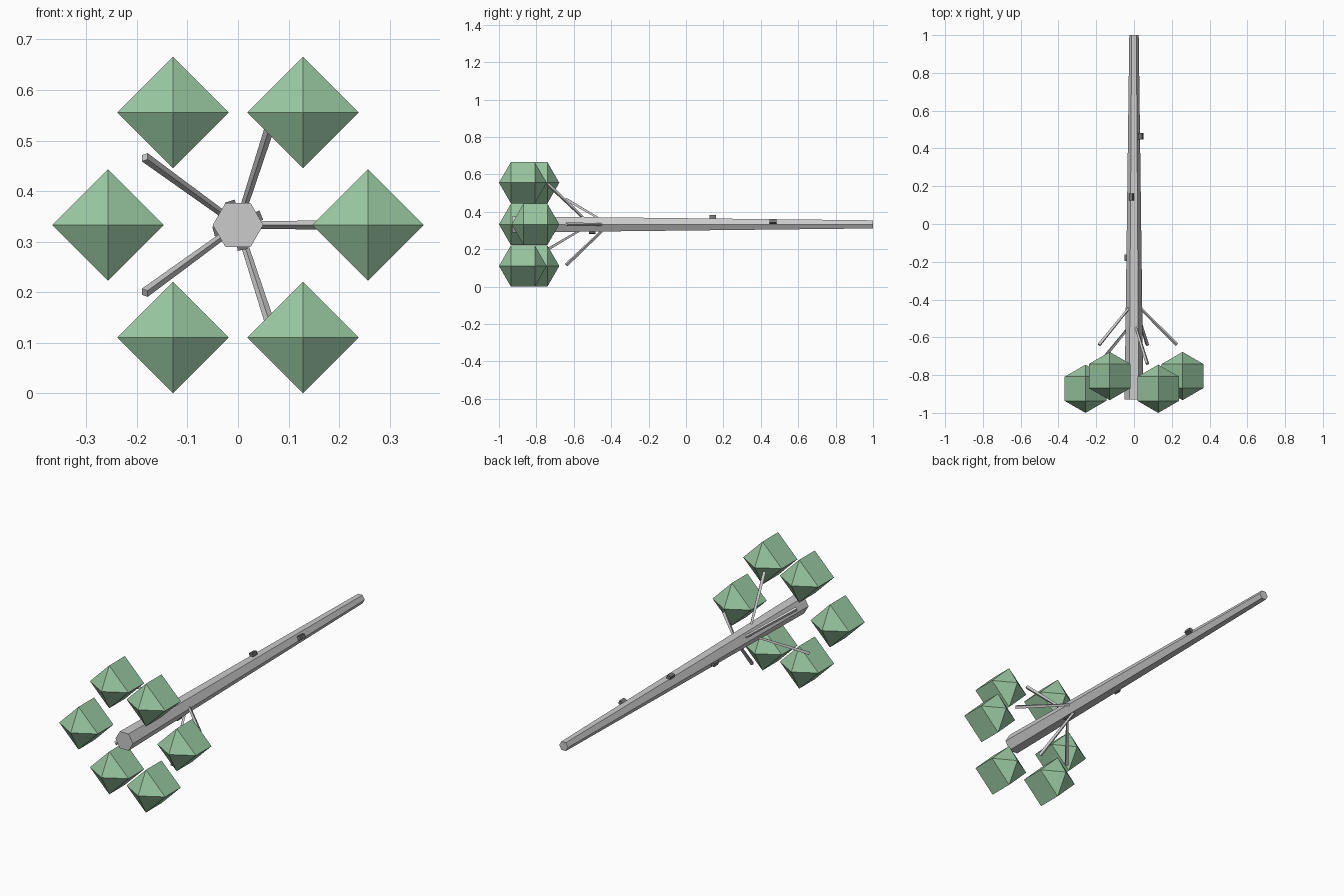
import bpy, bmesh
from math import sin, cos, pi, radians
from mathutils import Vector, Matrix

if "Cube" in bpy.data.objects:
    bpy.data.objects.remove(bpy.data.objects["Cube"])

Z0 = 0.333          # height of the trunk axis
FORWARD = Vector((0, -1, 0))


def material(name, rgb):
    m = bpy.data.materials.new(name)
    m.diffuse_color = (*rgb, 1)
    m.use_nodes = True
    m.node_tree.nodes["Principled BSDF"].inputs["Base Color"].default_value = m.diffuse_color
    return m


green = material("leaf_green", (0.32, 0.58, 0.36))
dark = material("dark_bark", (0.17, 0.17, 0.17))


def finish(name, bm, mat=None):
    bmesh.ops.recalc_face_normals(bm, faces=bm.faces)
    me = bpy.data.meshes.new(name)
    bm.to_mesh(me)
    bm.free()
    ob = bpy.data.objects.new(name, me)
    bpy.context.collection.objects.link(ob)
    if mat:
        me.materials.append(mat)
    return ob


def loft(name, base, axis, side, rings, n, mat=None):
    """Stack n-sided rings (distance, radius) along axis; radius 0 is a pole."""
    bm = bmesh.new()
    other = axis.cross(side)
    loops = []
    for d, r in rings:
        c = base + axis * d
        if r == 0:
            loops.append([bm.verts.new(c)] * n)
        else:
            loops.append([bm.verts.new(c + (side * cos(2 * pi * k / n) + other * sin(2 * pi * k / n)) * r)
                          for k in range(n)])
    for a, b in zip(loops, loops[1:]):
        for k in range(n):
            j = (k + 1) % n
            bm.faces.new(list(dict.fromkeys([a[k], a[j], b[j], b[k]])))
    for end, (d, r) in ((loops[0], rings[0]), (loops[-1], rings[-1])):
        if r > 0:
            bm.faces.new(end)
    return finish(name, bm, mat)


def polar(angle, r, y):
    return Vector((r * cos(angle), y, Z0 + r * sin(angle)))


# Tapered hexagonal trunk lying along y
loft("trunk", Vector((0, 1, Z0)), FORWARD, Vector((1, 0, 0)), [(0, 0.025), (1.93, 0.05)], 6)

# Five square branches splayed at 45 degrees
for i in range(5):
    a = radians(72 * i)
    y_tip = -0.64 - 0.1 * (i % 2)
    base, tip = polar(a, 0.016, y_tip + 0.212), polar(a, 0.228, y_tip)
    tangent = Vector((-sin(a), 0, cos(a)))
    loft(f"branch_{i + 1}", base, (tip - base).normalized(), tangent,
         [(0, 0.007), ((tip - base).length, 0.01)], 4)

# Six four-sided foliage clumps, alternately staggered
R = 0.1276
for i in range(6):
    y = -0.805 if i % 2 == 0 else -0.8724
    loft(f"foliage_{i + 1}", polar(radians(60 * i), 0.257, y), FORWARD, Vector((1, 0, 0)),
         [(-R, 0), (-R / 2, R * cos(pi / 6)), (R / 2, R * cos(pi / 6)), (R, 0)], 4, green)

# Small dark knots spiralling along the trunk
for i in range(4):
    a = 0.4 + 1.5 * i
    bm = bmesh.new()
    mat = (Matrix.Translation(polar(a, 0.04, 0.465 - 0.322 * i))
           @ Matrix.Rotation(-a, 4, 'Y') @ Matrix.Diagonal((0.02, 0.036, 0.02, 1)))
    bmesh.ops.create_cube(bm, size=1, matrix=mat)
    finish(f"knot_{i + 1}", bm, dark)
